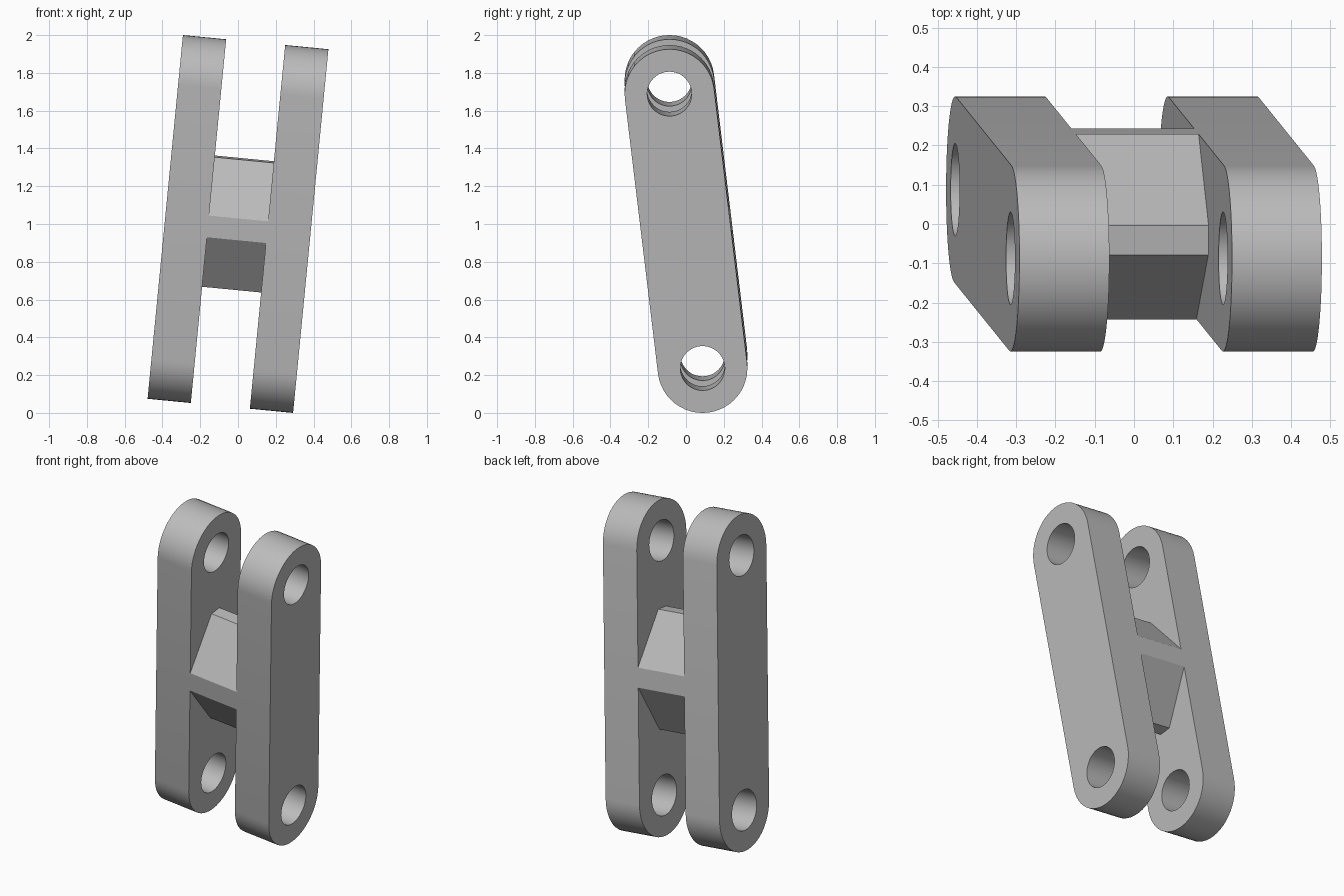
import bpy, bmesh
from math import sin, cos, pi, radians
from mathutils import Matrix, Vector

cube = bpy.data.objects.get("Cube")
if cube:
    bpy.data.objects.remove(cube, do_unlink=True)

# Link proportions
HALF_SPAN = 0.735     # centre to pin hole
RADIUS = 0.2375       # rounded end
HOLE = 0.118
INNER, OUTER = 0.157, 0.387   # plate faces, from the mid plane
SEGS = 48

# The whole link leans sideways and forwards
pose = (Matrix.Translation((0, 0, 1))
        @ Matrix.Rotation(radians(5.55), 4, 'Y')
        @ Matrix.Rotation(radians(6.84), 4, 'X'))

grey = bpy.data.materials.new("plain_grey")
colour = (0.5, 0.5, 0.5, 1)
grey.diffuse_color = colour
grey.use_nodes = True
grey.node_tree.nodes["Principled BSDF"].inputs["Base Color"].default_value = colour


def arc(centre, radius, start, sweep, count):
    return [(radius * cos(start + sweep * i / count),
             centre + radius * sin(start + sweep * i / count))
            for i in range(count + 1)]


def extrude_outline(name, loops, x0, x1):
    """Fill closed (y, z) loops, inner ones as holes, and extrude along x."""
    bm = bmesh.new()
    for loop in loops:
        verts = [bm.verts.new((x0, y, z)) for y, z in loop]
        for i, v in enumerate(verts):
            bm.edges.new((verts[i - 1], v))
    bmesh.ops.triangle_fill(bm, use_beauty=True, edges=bm.edges[:],
                            normal=Vector((1, 0, 0)))
    grown = bmesh.ops.extrude_face_region(bm, geom=bm.faces[:], use_keep_orig=True)
    top = [g for g in grown["geom"] if isinstance(g, bmesh.types.BMVert)]
    bmesh.ops.translate(bm, verts=top, vec=(x1 - x0, 0, 0))
    bmesh.ops.recalc_face_normals(bm, faces=bm.faces[:])
    mesh = bpy.data.meshes.new(name)
    bm.to_mesh(mesh)
    bm.free()
    mesh.materials.append(grey)
    obj = bpy.data.objects.new(name, mesh)
    bpy.context.collection.objects.link(obj)
    obj.matrix_world = pose
    bpy.ops.object.select_all(action='DESELECT')
    obj.select_set(True)
    bpy.context.view_layer.objects.active = obj
    bpy.ops.object.shade_smooth_by_angle(angle=radians(30))
    return obj


# Side plates: rounded bars with a pin hole at each end
bar = (arc(HALF_SPAN, RADIUS, 0, pi, SEGS // 2)
       + arc(-HALF_SPAN, RADIUS, pi, pi, SEGS // 2))
holes = [arc(c, HOLE, 0, 2 * pi, SEGS)[:-1] for c in (HALF_SPAN, -HALF_SPAN)]
extrude_outline("left_plate", [bar] + holes, INNER, OUTER)
extrude_outline("right_plate", [bar] + holes, -OUTER, -INNER)

# Bridge: eight-sided web, wide at the middle and tapered up and down
quarter = [(RADIUS, 0.058), (0.038, 0.347)]
upper = quarter + [(-y, z) for y, z in reversed(quarter)]
bridge = upper + [(-y, -z) for y, z in upper]
extrude_outline("bridge", [bridge], -INNER, INNER)
